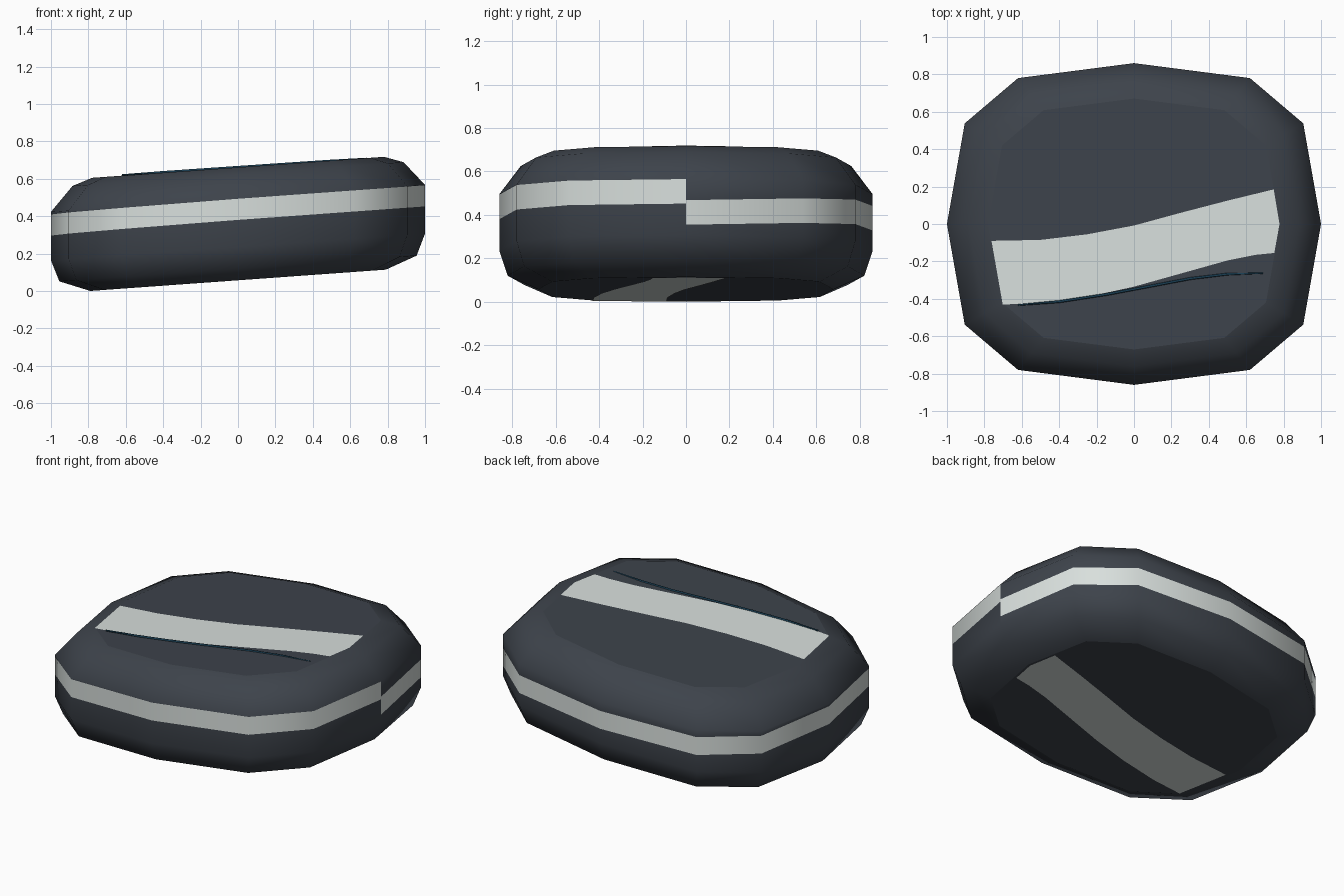
import bpy
import bmesh

SLOPE = 0.072            # the whole body leans up towards +x
TOP, BOTTOM = 0.661, 0.057

cube = bpy.data.objects.get("Cube")
if cube:
    bpy.data.objects.remove(cube, do_unlink=True)


def material(name, rgb):
    mat = bpy.data.materials.new(name)
    mat.use_nodes = True
    colour = (*rgb, 1.0)
    mat.diffuse_color = colour
    shader = mat.node_tree.nodes["Principled BSDF"]
    shader.inputs["Base Color"].default_value = colour
    shader.inputs["Roughness"].default_value = 0.6
    return mat


slate = material("dark slate", (0.047, 0.056, 0.07))
pale = material("pale grey", (0.69, 0.74, 0.72))
blue = material("deep blue", (0.01, 0.05, 0.09))


def lean(x, y, z):
    return (x, y, z + SLOPE * x)


def add_object(name, bm, mats):
    mesh = bpy.data.meshes.new(name)
    bm.to_mesh(mesh)
    bm.free()
    for mat in mats:
        mesh.materials.append(mat)
    obj = bpy.data.objects.new(name, mesh)
    bpy.context.collection.objects.link(obj)
    return obj


# Twelve-sided outline, mirrored from one quarter, running clockwise from +x
quarter = [(1.0, 0.0), (0.905, 0.538), (0.62, 0.78), (0.0, 0.86)]
front = [(x, -y) for x, y in quarter] + [(-x, -y) for x, y in quarter[-2::-1]]
outline = front + [(-x, -y) for x, y in front[1:]]

# Middle height of the pale band at the five quarter turns; it ends lower
band_turns = [0.437, 0.437, 0.425, 0.385, 0.34]


def band_height(column):
    turn = min(column // 3, 3)
    part = column / 3 - turn
    return band_turns[turn] * (1 - part) + band_turns[turn + 1] * part


# Rounded body: rings from bottom to top, with the band cut into the wall
body = bmesh.new()
columns = []
for i, (x, y) in enumerate(outline):
    mid = band_height(i)
    rings = [(0.79, BOTTOM), (0.955, 0.12), (1, 0.235), (1, mid - 0.057),
             (1, mid + 0.056), (1, 0.495), (0.885, 0.625), (0.78, TOP)]
    columns.append([body.verts.new(lean(x * s, y * s, z)) for s, z in rings])
BAND_ROW = 3
for a, b in zip(columns, columns[1:]):
    for row in range(len(a) - 1):
        face = body.faces.new((a[row], a[row + 1], b[row + 1], b[row]))
        face.material_index = int(row == BAND_ROW)
        face.smooth = True
caps = [body.faces.new([c[row] for c in columns[:-1]]) for row in (0, -1)]
bmesh.ops.remove_doubles(body, verts=body.verts[:], dist=0.0001)
bmesh.ops.recalc_face_normals(body, faces=body.faces[:])
for face in body.faces:
    if len(face.verts) == 12:
        for edge in face.edges:
            edge.smooth = False
add_object("body", body, [slate, pale])

# Curved pale stripe across the top and the underside
upper = [(-0.762, -0.09), (-0.5, -0.085), (-0.25, -0.055), (0.0, -0.008),
         (0.25, 0.06), (0.5, 0.125), (0.747, 0.185)]
lower = [(0.75, -0.155), (0.65, -0.165), (0.5, -0.195), (0.25, -0.265),
         (0.0, -0.335), (-0.25, -0.39), (-0.5, -0.425), (-0.702, -0.43)]
stripe = upper + [(0.778, 0.0)] + lower
for name, z, points in (("top_stripe", TOP + 0.002, stripe[::-1]),
                        ("underside_stripe", BOTTOM - 0.002, stripe)):
    plate = bmesh.new()
    plate.faces.new([plate.verts.new(lean(x, y, z)) for x, y in points])
    add_object(name, plate, [pale])

# Thin raised blue line along the front edge of the top stripe
line_path = [(-0.62, -0.433), (-0.4, -0.415), (-0.15, -0.377), (0.1, -0.33),
             (0.3, -0.292), (0.5, -0.268), (0.69, -0.263)]
curve = bpy.data.curves.new("blue_line", "CURVE")
curve.dimensions = "3D"
curve.bevel_depth = 0.007
curve.bevel_resolution = 1
curve.use_fill_caps = True
spline = curve.splines.new("POLY")
spline.points.add(len(line_path) - 1)
for i, (point, (x, y)) in enumerate(zip(spline.points, line_path)):
    point.co = (*lean(x, y, TOP + 0.004 - 0.001 * i), 1.0)
    point.radius = 0.6 if i in (0, len(line_path) - 1) else 1.0
curve.materials.append(blue)
bpy.context.collection.objects.link(bpy.data.objects.new("blue_line", curve))
